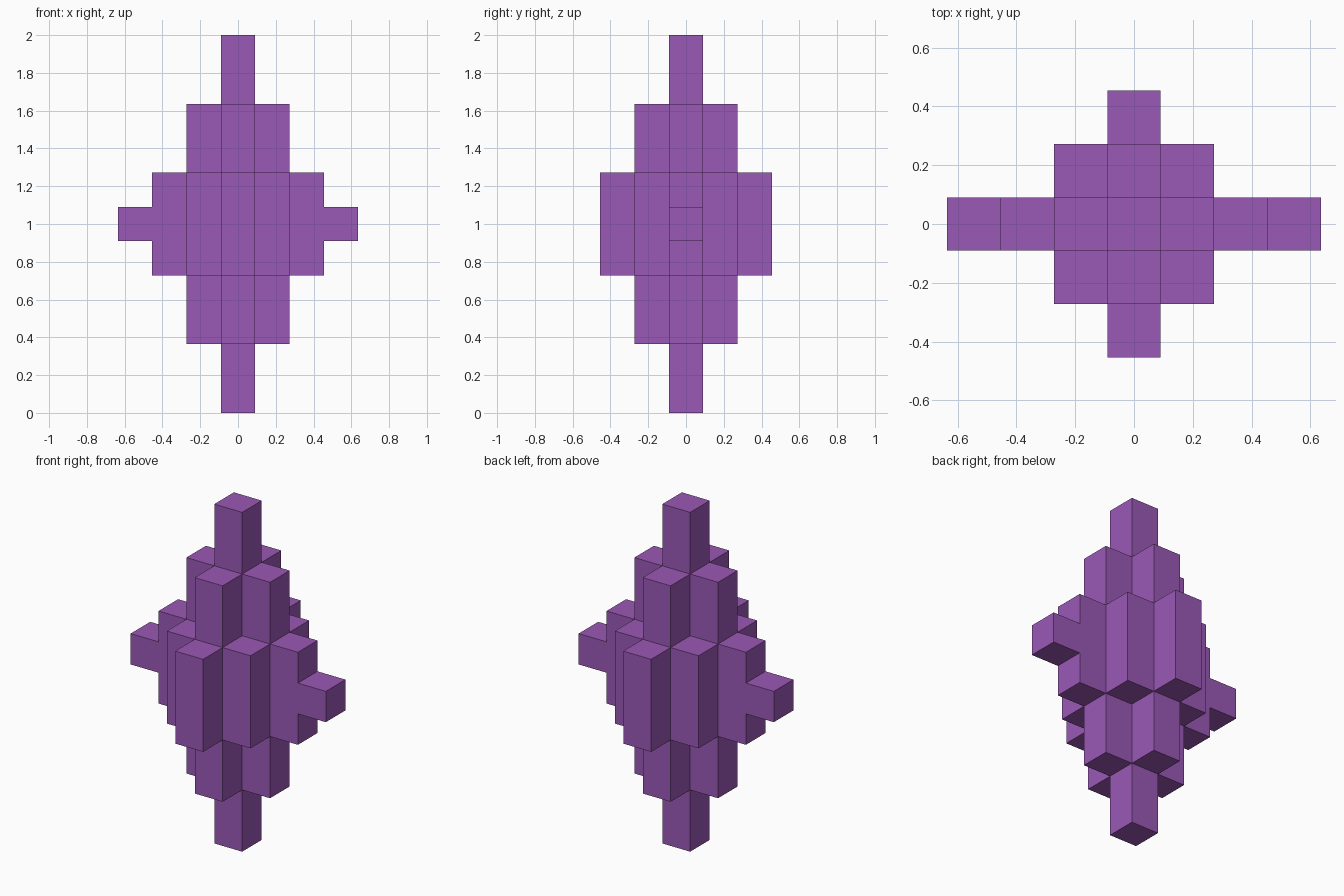
import bpy
import bmesh
import math
from mathutils import Vector

cube = bpy.data.objects.get("Cube")
if cube:
    bpy.data.objects.remove(cube, do_unlink=True)

UNIT = 2 / 11                       # the crystal is eleven blocks tall
HALF_HEIGHT = [5, 3, 1, 0]          # blocks above the middle, by distance from the axis


def filled(cell):
    """True where a block of the stepped crystal stands."""
    x, y, z = (round(v) for v in cell)
    ring = abs(x) + abs(y)
    if ring > 3 or (ring == 3 and y != 0):
        return False
    return abs(z) <= HALF_HEIGHT[ring]


def add_face(bm, cell, normal):
    """Adds the square side of a block that looks along normal."""
    u = Vector((normal.y, normal.z, normal.x))
    v = normal.cross(u)
    middle = cell + normal / 2
    corners = [(-1, -1), (1, -1), (1, 1), (-1, 1)]
    bm.faces.new([bm.verts.new((middle + (u * a + v * b) / 2) * UNIT + Vector((0, 0, 1)))
                  for a, b in corners])


# Purple material
purple = bpy.data.materials.new("amethyst_purple")
purple.use_nodes = True
colour = (0.328, 0.100, 0.468, 1)
purple.diffuse_color = colour
purple.node_tree.nodes["Principled BSDF"].inputs["Base Color"].default_value = colour

# Outer shell of the stepped crystal, with the two side prongs
directions = [Vector([s if i == axis else 0 for i in range(3)])
              for axis in range(3) for s in (-1, 1)]
bm = bmesh.new()
for x in range(-3, 4):
    for y in range(-2, 3):
        for z in range(-5, 6):
            cell = Vector((x, y, z))
            if filled(cell):
                for normal in directions:
                    if not filled(cell + normal):
                        add_face(bm, cell, normal)
bmesh.ops.remove_doubles(bm, verts=bm.verts, dist=0.001)

# Merge the block sides into large flat faces
bmesh.ops.dissolve_limit(bm, angle_limit=math.radians(1), verts=bm.verts, edges=bm.edges)

mesh = bpy.data.meshes.new("stepped_crystal")
bm.to_mesh(mesh)
bm.free()
mesh.materials.append(purple)
crystal = bpy.data.objects.new("stepped_crystal", mesh)
bpy.context.collection.objects.link(crystal)
